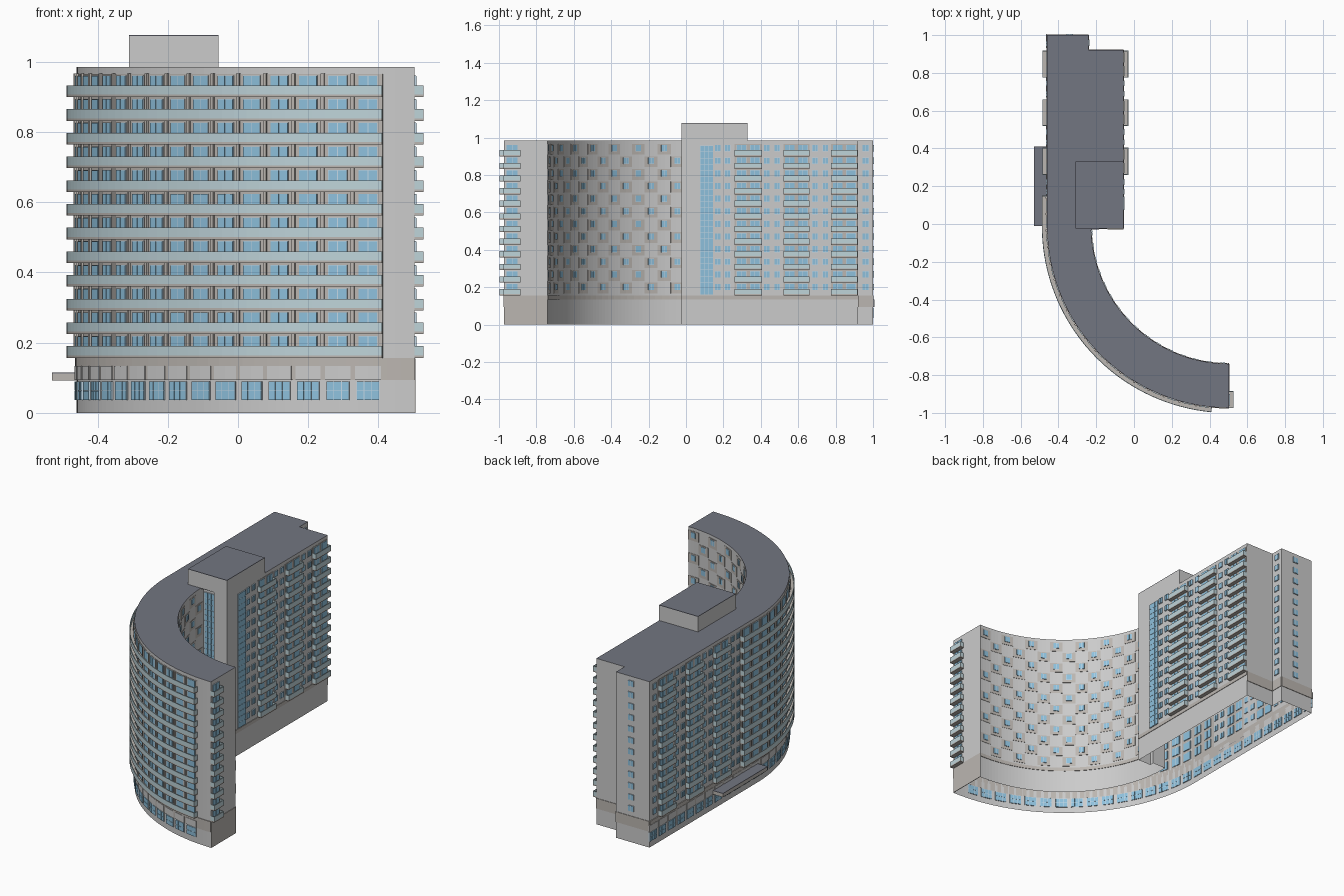
import bpy, bmesh, math

if "Cube" in bpy.data.objects:
    bpy.data.objects.remove(bpy.data.objects["Cube"])

CX, CY, RO, RI = 0.503, -0.01, 0.963, 0.73
LO = RO * math.pi / 2
FLOORS = [0.157 + 0.0675 * i for i in range(12)]


def material(name, r, g, b):
    m = bpy.data.materials.new(name)
    m.diffuse_color = (r, g, b, 1)
    m.use_nodes = True
    m.node_tree.nodes["Principled BSDF"].inputs["Base Color"].default_value = m.diffuse_color
    return m


LIGHT = material("light_render", 0.68, 0.68, 0.67)
TAUPE = material("taupe_render", 0.50, 0.47, 0.44)
DARK = material("roof_felt", 0.17, 0.18, 0.22)
BLUE = material("window_glass", 0.27, 0.53, 0.72)
FRAME = material("window_frame", 0.55, 0.68, 0.78)
TEAL = material("balcony_glass", 0.52, 0.66, 0.70)


# Facade maps: distance along wall u and outward offset d -> plan point
def outer(u, d):
    if u > LO:
        return (CX - RO - d, CY + u - LO)
    a = u / RO
    return (CX - (RO + d) * math.sin(a), CY - (RO + d) * math.cos(a))


def inner(u, d):
    a = u / RI
    return (CX - (RI - d) * math.sin(a), CY - (RI - d) * math.cos(a))


def east(x):
    return lambda u, d: (x + d, u)


def north(y):
    return lambda u, d: (u, y + d)


def south(y):
    return lambda u, d: (u, y - d)


class Part:
    """Collects wall-following boxes into one mesh object."""

    def __init__(self, name, mat):
        self.name, self.mat, self.bm = name, mat, bmesh.new()

    def box(self, f, u0, u1, z0, z1, d0, d1):
        n = 1
        if f in (outer, inner):
            n = max(1, math.ceil((u1 - u0) / 0.04))
        rings = []
        for i in range(n + 1):
            u = u0 + (u1 - u0) * i / n
            rings.append([self.bm.verts.new((*f(u, d), z)) for d, z in
                          ((d0, z0), (d1, z0), (d1, z1), (d0, z1))])
        for a, b in zip(rings, rings[1:]):
            for k in range(4):
                self.bm.faces.new((a[k], a[(k + 1) % 4], b[(k + 1) % 4], b[k]))
        self.bm.faces.new(rings[0])
        self.bm.faces.new(rings[-1][::-1])

    def done(self):
        bmesh.ops.recalc_face_normals(self.bm, faces=self.bm.faces)
        me = bpy.data.meshes.new(self.name)
        self.bm.to_mesh(me)
        self.bm.free()
        me.materials.append(self.mat)
        bpy.context.collection.objects.link(bpy.data.objects.new(self.name, me))


# Main shell: curved and straight wings, open at the bottom
N = 56
arc_o = [outer(LO * i / N, 0) for i in range(N + 1)]
arc_i = [inner(RI * math.pi / 2 * (1 - i / N), 0) for i in range(N + 1)]
plan = arc_o + [(-0.46, 1), (-0.24, 1), (-0.24, 0.92), (-0.055, 0.92),
                (-0.055, -0.025), (-0.14, -0.025), (-0.14, 0), (-0.227, 0)] + arc_i
walls, roof = Part("outer_walls", LIGHT), Part("main_roof", DARK)
lo = [walls.bm.verts.new((x, y, 0)) for x, y in plan]
hi = [walls.bm.verts.new((x, y, 0.985)) for x, y in plan]
for i in range(len(plan)):
    j = (i + 1) % len(plan)
    walls.bm.faces.new((lo[i], hi[i], hi[j], lo[j]))
roof.bm.faces.new([roof.bm.verts.new((x, y, 0.985)) for x, y in plan][::-1])
roof.bm.faces.ensure_lookup_table()
bmesh.ops.triangulate(roof.bm, faces=roof.bm.faces[:])
walls.done()
roof.done()

taupe = Part("taupe_wall_panels", TAUPE)
light = Part("light_base_panels", LIGHT)
frames = Part("window_frames", FRAME)
panes = Part("window_panes", BLUE)
slabs = Part("balcony_slabs", TAUPE)
rails = Part("balcony_balustrades", TEAL)
piers = Part("facade_piers", TAUPE)


def window(f, u, z, w, h, cols=2, rows=1):
    """Frame with a grid of glass panes, centred on u, sill at z."""
    frames.box(f, u - w / 2, u + w / 2, z, z + h, -0.003, 0.004)
    g = 0.0025
    cw, rh = w / cols, h / rows
    for c in range(cols):
        for r in range(rows):
            a, b = u - w / 2 + c * cw, z + r * rh
            panes.box(f, a + g / 2, a + cw - g / 2, b + g / 2, b + rh - g / 2, -0.004, 0.0055)


def balcony(f, u0, u1, z, depth=0.028):
    slabs.box(f, u0, u1, z, z + 0.007, 0, depth)
    rails.box(f, u0, u1, z + 0.007, z + 0.033, depth - 0.004, depth)
    for u in (u0, u1 - 0.004):
        rails.box(f, u, u + 0.004, z + 0.007, z + 0.033, 0, depth - 0.004)


# Curved outer front: continuous balconies and window columns
U0, U1 = RO * math.radians(5.4), LO + 0.16
STEP = RO * math.radians(5.2)
cols = [RO * math.radians(7.9) + STEP * i for i in range(18)]
taupe.box(outer, U0, U1, 0.155, 0.965, 0, 0.002)
for z in FLOORS:
    balcony(outer, U0, U1, z)
    for u in cols:
        window(outer, u, z + 0.012, 0.055, 0.05)
        piers.box(outer, u + STEP / 2 - 0.005, u + STEP / 2 + 0.005, z, z + 0.0675, 0, 0.008)

# Ground floor of the outer side
UEND = LO + 1.01
taupe.box(outer, 0, UEND, 0.093, 0.156, 0, 0.004)
u = cols[0]
while u < UEND - 0.03:
    light.box(outer, u - 0.037, u + 0.037, 0.093, 0.133, 0, 0.006)
    window(outer, u, 0.036, 0.066, 0.054, 3, 2)
    u += STEP

# Straight wing: balcony bays and small windows on west and east sides
bays = [(0.26, 0.405), (0.52, 0.66), (0.775, 0.918)]
singles = [0.17, 0.222, 0.432, 0.487, 0.69, 0.745]
E = east(-0.055)
for f, off in ((outer, LO - CY), (E, 0)):
    for a, b in bays:
        taupe.box(f, a + off, b + off, 0.157, 0.965, 0, 0.002)
    for z in FLOORS:
        for a, b in bays:
            balcony(f, a + off, b + off, z, 0.025)
            for k in (0.25, 0.75):
                window(f, a + off + (b - a) * k, z + 0.012, 0.052, 0.05)
        for s in singles + ([0.955] if f is outer else []):
            window(f, s + off, z + 0.027, 0.03, 0.034)

# North end windows
for z in FLOORS:
    window(east(-0.24), 0.96, z + 0.027, 0.035, 0.034)
    window(north(1.0), -0.34, z + 0.027, 0.035, 0.034)

# Stair glazing on the east and south faces
window(E, 0.11, 0.16, 0.07, 0.797, 3, 24)
window(south(0), -0.183, 0.16, 0.07, 0.797, 3, 24)

# Checkerboard inner curve
NC = 16
cw = RI * math.pi / 2 / NC
for i, z in enumerate(FLOORS):
    for j in range(NC):
        if (i + j) % 2:
            taupe.box(inner, j * cw, (j + 1) * cw, z + 0.01, z + 0.0675, 0, 0.002)
            window(inner, (j + 0.5) * cw, z + 0.027, 0.032, 0.034)

# End face of the curve: base and corner balconies
EF = east(CX)
taupe.box(EF, -0.972, -0.741, 0, 0.155, 0, 0.003)
for z in FLOORS:
    balcony(EF, -0.975, -0.885, z, 0.025)
    window(EF, -0.93, z + 0.012, 0.06, 0.05)

# Taupe string course on the remaining faces
for f, a, b in ((inner, 0, RI * math.pi / 2), (E, -0.025, 0.92), (south(-0.025), -0.14, -0.055),
                (south(0), -0.227, -0.14)):
    taupe.box(f, a, b, 0.135, 0.156, 0, 0.003)
for f, a, b in ((north(0.92), -0.24, -0.055), (north(1.0), -0.46, -0.24), (east(-0.24), 0.92, 1.0)):
    taupe.box(f, a, b, 0.095, 0.156, 0, 0.003)

for p in (taupe, light, frames, panes, slabs, rails, piers):
    p.done()


# Rooftop plant room and entrance canopy
def block(name, mat, x0, x1, y0, y1, z0, z1):
    p = Part(name, mat)
    p.box(south(0), x0, x1, z0, z1, -y0, -y1)
    p.done()


block("plant_room", LIGHT, -0.31, -0.055, -0.025, 0.33, 0.983, 1.074)
block("plant_room_roof", DARK, -0.31, -0.055, -0.025, 0.33, 1.074, 1.077)
block("entrance_canopy", TAUPE, -0.53, -0.46, -0.01, 0.41, 0.092, 0.112)
block("entrance_canopy_roof", DARK, -0.53, -0.46, -0.01, 0.41, 0.112, 0.115)
